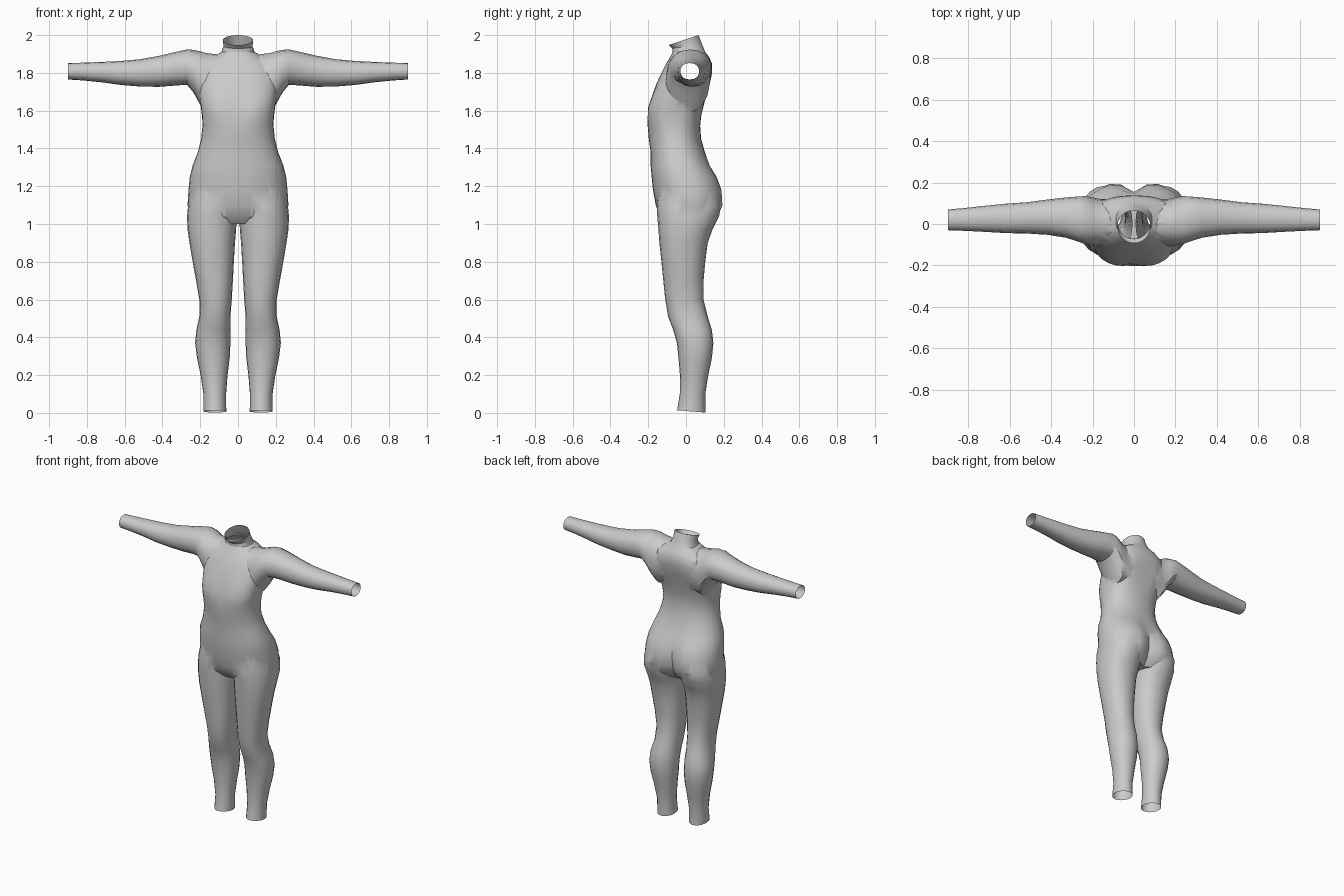
import bpy, bmesh
from math import sin, cos, pi, exp


def spow(v, p):
    return (abs(v) ** p) * (1 if v >= 0 else -1)


def loft(name, rings, axis='z', side=1, n=24):
    """Closed tube. Ring: position, min/max of u, min/max of v, then optional
    squareness, slope, front dent, back dent."""
    bm = bmesh.new()
    loops = []
    for r in rings:
        pos, u0, u1, v0, v1 = r[:5]
        sq, slope, front, back = (list(r[5:]) + [2.2, 0, 0, 0][len(r) - 5:])
        loop = []
        for i in range(n):
            a = 2 * pi * i / n
            c, s = cos(a), sin(a)
            u = (u0 + u1) / 2 + (u1 - u0) / 2 * spow(c, 2 / sq)
            v = (v0 + v1) / 2 + (v1 - v0) / 2 * spow(s, 2 / sq)
            dent = exp(-(u / 0.05) ** 2)
            v += front * dent if s < 0 else -back * dent
            p = pos + slope * v
            co = (side * u, v, p) if axis == 'z' else (side * p, v, u)
            loop.append(bm.verts.new(co))
        loops.append(loop)
    for a, b in zip(loops, loops[1:]):
        for i in range(n):
            j = (i + 1) % n
            bm.faces.new((a[i], a[j], b[j], b[i]))
    bm.faces.new(loops[0])
    bm.faces.new(loops[-1])
    bmesh.ops.recalc_face_normals(bm, faces=bm.faces)
    me = bpy.data.meshes.new(name)
    bm.to_mesh(me)
    bm.free()
    ob = bpy.data.objects.new(name, me)
    bpy.context.collection.objects.link(ob)
    return ob


def row(z, w, front, back, *extra):
    return (z, -w, w, front, back, *extra)


# torso from crotch to slanted collar
torso = [
    row(1.00, 0.17, -0.10, 0.13, 2.2, 0, 0, 0.03),
    row(1.04, 0.25, -0.145, 0.18, 2.2, 0, 0.01, 0.05),
    row(1.10, 0.267, -0.160, 0.205, 2.3, 0, 0, 0.055),
    row(1.18, 0.262, -0.175, 0.200, 2.3, 0, 0, 0.045),
    row(1.25, 0.255, -0.182, 0.170, 2.3, 0, 0, 0.025),
    row(1.31, 0.240, -0.187, 0.130, 2.3, 0, 0, 0.01),
    row(1.38, 0.213, -0.187, 0.100),
    row(1.45, 0.195, -0.197, 0.080),
    row(1.52, 0.188, -0.203, 0.075, 2.4),
    row(1.57, 0.190, -0.208, 0.080, 2.6, 0, 0.01),
    row(1.62, 0.197, -0.208, 0.092, 2.6, 0, 0.02),
    row(1.68, 0.207, -0.185, 0.112, 2.6, 0, 0.015, 0.01),
    row(1.74, 0.215, -0.158, 0.130, 2.6, 0, 0, 0.01),
    row(1.80, 0.215, -0.130, 0.138, 2.5),
    row(1.85, 0.190, -0.105, 0.137, 2.3),
    row(1.885, 0.135, -0.083, 0.122),
    row(1.91, 0.088, -0.070, 0.102),
    row(1.94, 0.077, -0.072, 0.085, 2, 0.15),
    row(1.978, 0.080, -0.092, 0.066, 2, 0.33),
]

# leg from ankle up into the hip
leg = [
    (0.010, 0.062, 0.183, -0.047, 0.102, 2, -0.08),
    (0.10, 0.063, 0.183, -0.033, 0.102, 2),
    (0.20, 0.055, 0.198, -0.032, 0.118, 2.1),
    (0.29, 0.044, 0.217, -0.040, 0.137, 2.1),
    (0.37, 0.040, 0.227, -0.048, 0.145, 2.1),
    (0.44, 0.041, 0.220, -0.068, 0.137),
    (0.51, 0.040, 0.205, -0.095, 0.115),
    (0.60, 0.033, 0.205, -0.110, 0.093),
    (0.70, 0.027, 0.222, -0.120, 0.093),
    (0.80, 0.022, 0.240, -0.130, 0.102),
    (0.90, 0.016, 0.257, -0.141, 0.115),
    (0.97, 0.010, 0.267, -0.146, 0.140),
    (1.04, 0.006, 0.270, -0.152, 0.175),
    (1.10, 0.010, 0.264, -0.155, 0.185),
    (1.18, 0.030, 0.245, -0.145, 0.160),
]

# arm from inside the chest to the cuff
arm = [
    (0.08, 1.62, 1.895, -0.10, 0.115),
    (0.17, 1.59, 1.905, -0.11, 0.122),
    (0.205, 1.64, 1.915, -0.105, 0.130),
    (0.235, 1.695, 1.922, -0.098, 0.135),
    (0.27, 1.737, 1.924, -0.085, 0.133),
    (0.33, 1.733, 1.911, -0.066, 0.128),
    (0.42, 1.726, 1.890, -0.052, 0.118),
    (0.52, 1.728, 1.872, -0.046, 0.105),
    (0.62, 1.736, 1.863, -0.044, 0.098),
    (0.72, 1.750, 1.858, -0.038, 0.088),
    (0.82, 1.760, 1.854, -0.033, 0.077),
    (0.90, 1.765, 1.852, -0.030, 0.070),
]

suit = loft("bodysuit", torso, n=32)
parts = []
for s in (1, -1):
    parts.append(loft("leg", leg, 'z', s, 20))
    parts.append(loft("arm", arm, 'x', s, 16))

# merge limbs into one skin
bpy.context.view_layer.objects.active = suit
for p in parts:
    m = suit.modifiers.new("join", 'BOOLEAN')
    m.operation = 'UNION'
    m.solver = 'EXACT'
    m.object = p
    bpy.ops.object.modifier_apply(modifier=m.name)
    bpy.data.objects.remove(p)

# open the cuffs, ankles and collar
bm = bmesh.new()
bm.from_mesh(suit.data)
caps = []
for f in bm.faces:
    c, nrm = f.calc_center_median(), f.normal
    if ((abs(c.x) > 0.89 and abs(nrm.x) > 0.9) or (c.z < 0.03 and nrm.z < -0.8)
            or (c.z > 1.95 and nrm.z > 0.8)):
        caps.append(f)
bmesh.ops.delete(bm, geom=caps, context='FACES')
bm.to_mesh(suit.data)
bm.free()

suit.select_set(True)
bpy.ops.object.shade_smooth_by_angle(angle=0.5)
